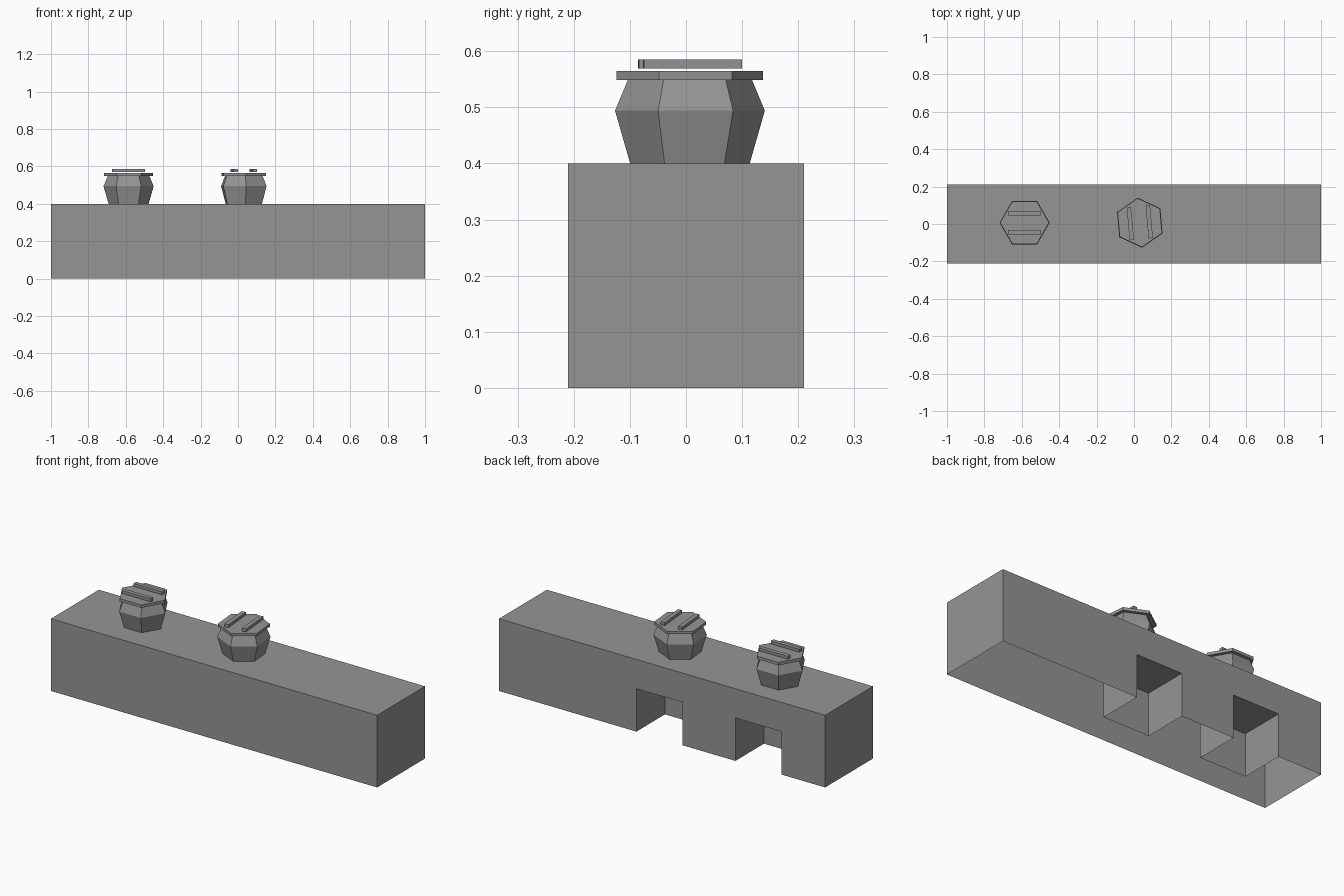
import bpy
import bmesh
from math import radians
from mathutils import Matrix, Vector

cube = bpy.data.objects.get("Cube")
if cube:
    bpy.data.objects.remove(cube, do_unlink=True)

grey = bpy.data.materials.new("plain_grey")
grey.use_nodes = True
colour = (0.3, 0.3, 0.3, 1)
grey.diffuse_color = colour
bsdf = next(n for n in grey.node_tree.nodes if n.type == "BSDF_PRINCIPLED")
bsdf.inputs["Base Color"].default_value = colour


def finish(name, bm):
    bmesh.ops.remove_doubles(bm, verts=bm.verts, dist=0.0001)
    bmesh.ops.recalc_face_normals(bm, faces=bm.faces)
    mesh = bpy.data.meshes.new(name)
    bm.to_mesh(mesh)
    bm.free()
    mesh.materials.append(grey)
    obj = bpy.data.objects.new(name, mesh)
    bpy.context.collection.objects.link(obj)
    return obj


def face(bm, points):
    bm.faces.new([bm.verts.new(p) for p in points])


def wall(bm, a, b, height):
    """Upright panel above the ground line from a to b."""
    face(bm, [(*a, 0), (*b, 0), (*b, height), (*a, height)])


# Counter: a thin shell, open underneath, with two recesses in its back
DEPTH, HEIGHT = 0.21, 0.4
RECESS_HEIGHT, RECESS_Y = 0.238, -0.04
RECESSES = [(-0.733, -0.45), (-0.125, 0.157)]

bm = bmesh.new()
front_l, front_r = (-1, -DEPTH), (1, -DEPTH)
back_l, back_r = (-1, DEPTH), (1, DEPTH)
for a, b in ((front_l, front_r), (front_r, back_r), (back_l, front_l)):
    wall(bm, a, b, HEIGHT)
face(bm, [(*p, HEIGHT) for p in (front_l, front_r, back_r, back_l)])

outline = [(-1, HEIGHT), (-1, 0)]
for x0, x1 in RECESSES:
    outline += [(x0, 0), (x0, RECESS_HEIGHT), (x1, RECESS_HEIGHT), (x1, 0)]
    plan = [(x0, DEPTH), (x0, RECESS_Y), (x1, RECESS_Y), (x1, DEPTH)]
    for a, b in zip(plan, plan[1:]):
        wall(bm, a, b, RECESS_HEIGHT)
    face(bm, [(*p, RECESS_HEIGHT) for p in plan])
outline += [(1, 0), (1, HEIGHT)]
face(bm, [(x, DEPTH, z) for x, z in outline])
finish("counter", bm)


# Six-sided pots, each with a flat lid and two floating slats
def hex_stack(name, rings, place):
    """Hexagonal solid through (radius, height) rings."""
    bm = bmesh.new()
    loops = []
    for radius, z in rings:
        loops.append([bm.verts.new(Matrix.Rotation(radians(60 * i), 3, "Z")
                                   @ Vector((radius, 0, z))) for i in range(6)])
    for low, high in zip(loops, loops[1:]):
        for i in range(6):
            j = (i + 1) % 6
            bm.faces.new((low[i], low[j], high[j], high[i]))
    bm.faces.new(loops[0][::-1])
    bm.faces.new(loops[-1])
    finish(name, bm).matrix_world = place


def slat(name, y, place):
    bm = bmesh.new()
    bmesh.ops.create_cube(bm, size=1, matrix=Matrix.Translation((0, y, 0.177))
                          @ Matrix.Diagonal((0.175, 0.023, 0.016, 1)))
    finish(name, bm).matrix_world = place


for side, x, turn in (("right", -0.585, 0), ("middle", 0.031, 95)):
    place = Matrix.Translation((x, 0.007, HEIGHT)) @ Matrix.Rotation(radians(turn), 4, "Z")
    hex_stack(side + "_pot", [(0.107, 0), (0.134, 0.094), (0.111, 0.149)], place)
    hex_stack(side + "_lid", [(0.131, 0.149), (0.131, 0.165)], place)
    for label, y in (("front", -0.051), ("back", 0.051)):
        slat(f"{side}_{label}_slat", y, place)
